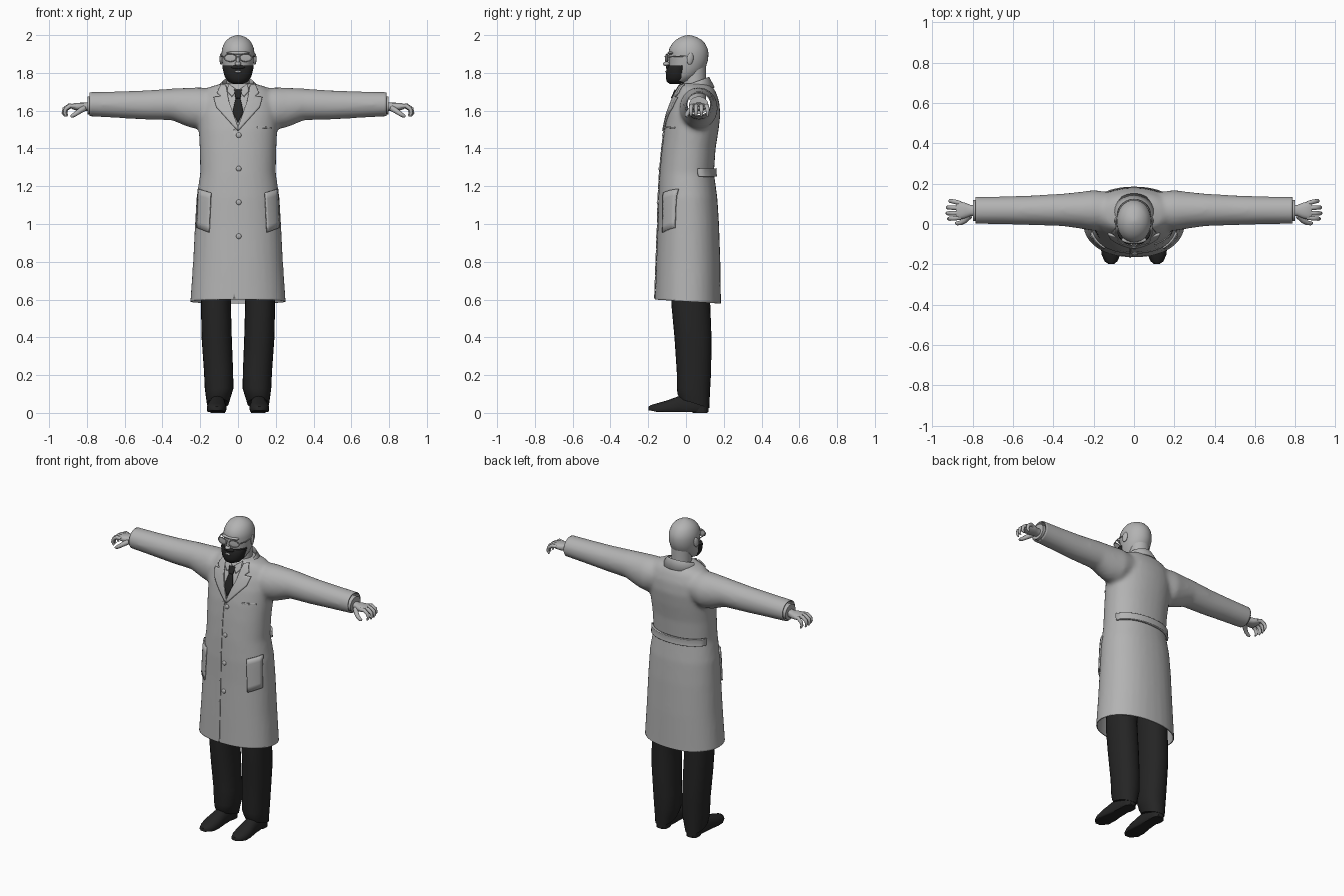
import bpy, bmesh, math
from mathutils import Vector
from mathutils.bvhtree import BVHTree

if "Cube" in bpy.data.objects:
    bpy.data.objects.remove(bpy.data.objects["Cube"])


def material(name, c):
    m = bpy.data.materials.new(name)
    m.diffuse_color = (c, c, c, 1)
    m.use_nodes = True
    m.node_tree.nodes["Principled BSDF"].inputs["Base Color"].default_value = m.diffuse_color
    return m


GREY = material("light grey", 0.45)
BLACK = material("soft black", 0.018)


# ---------- helpers ----------
def ring(c, u, v, n=24, p=2.0):
    """Superellipse around c with half axes u and v."""
    f = lambda a: math.copysign(abs(a) ** (2 / p), a)
    c, u, v = Vector(c), Vector(u), Vector(v)
    return [c + u * f(math.cos(k * math.tau / n)) + v * f(math.sin(k * math.tau / n)) for k in range(n)]


def level(z, rx, yf, yb, cx=0, n=32, p=2.0):
    return ring((cx, (yf + yb) / 2, z), (rx, 0, 0), (0, (yb - yf) / 2, 0), n, p)


def add_loft(bm, rings, closed=True):
    rows = [[bm.verts.new(p) for p in r] for r in rings]
    n = len(rows[0])
    for a, b in zip(rows, rows[1:]):
        for i in range(n if closed else n - 1):
            j = (i + 1) % n
            bm.faces.new((a[i], a[j], b[j], b[i]))
    if closed:
        bm.faces.new(rows[0])
        bm.faces.new(rows[-1])


def finish(name, bm, mat):
    bmesh.ops.recalc_face_normals(bm, faces=bm.faces)
    me = bpy.data.meshes.new(name)
    bm.to_mesh(me)
    bm.free()
    me.materials.append(mat)
    ob = bpy.data.objects.new(name, me)
    bpy.context.collection.objects.link(ob)
    return ob


def loft(name, rings, mat, closed=True):
    bm = bmesh.new()
    add_loft(bm, rings, closed)
    return finish(name, bm, mat)


def tube(name, pts, radii, mat, n=10):
    pts = [Vector(p) for p in pts]
    rings = []
    for i, (p, r) in enumerate(zip(pts, radii)):
        t = (pts[min(i + 1, len(pts) - 1)] - pts[max(i - 1, 0)]).normalized()
        ref = Vector((0, 0, 1)) if abs(t.y) > 0.9 else Vector((0, 1, 0))
        u = t.cross(ref).normalized()
        rings.append(ring(p, u * r, t.cross(u) * r, n))
    return loft(name, rings, mat)


def ball(name, loc, size, mat, rot=(0, 0, 0)):
    bpy.ops.mesh.primitive_uv_sphere_add(segments=20, ring_count=12, radius=1, location=loc, rotation=rot)
    ob = bpy.context.object
    ob.name, ob.scale = name, size
    ob.data.materials.append(mat)
    return ob


# ---------- coat: torso and sleeves fused ----------
bm = bmesh.new()
TORSO = [(0.52, .258, -.167, .187), (0.60, .252, -.165, .185), (0.80, .238, -.158, .182),
         (1.00, .228, -.150, .175), (1.14, .220, -.147, .166), (1.27, .200, -.140, .148),
         (1.40, .203, -.128, .157), (1.50, .208, -.115, .173), (1.58, .212, -.098, .182),
         (1.65, .205, -.074, .176), (1.70, .180, -.050, .158), (1.725, .150, -.038, .142),
         (1.745, .085, -.028, .12)]
add_loft(bm, [level(*r, p=2.2) for r in TORSO])
SLEEVE = [(.10, 1.625, .09, .065, .09), (.20, 1.612, .112, .067, .102), (.26, 1.617, .105, .068, .092),
          (.35, 1.633, .084, .070, .081), (.50, 1.630, .077, .068, .074), (.65, 1.632, .070, .068, .069),
          (.83, 1.635, .063, .068, .067)]
for s in (-1, 1):
    add_loft(bm, [ring((s * x, y, z), (0, ry, 0), (0, 0, rz)) for x, z, rz, y, ry in SLEEVE])
raw = finish("coat_base", bm, GREY)
mod = raw.modifiers.new("fuse", 'REMESH')
mod.mode, mod.voxel_size = 'VOXEL', 0.012
mod = raw.modifiers.new("soften", 'SMOOTH')
mod.factor, mod.iterations = 0.5, 8
bpy.context.view_layer.update()
me = bpy.data.meshes.new_from_object(raw.evaluated_get(bpy.context.evaluated_depsgraph_get()))
bpy.data.objects.remove(raw)
bm = bmesh.new()
bm.from_mesh(me)
# open the hem and the sleeve ends
for co, no in (((0, 0, .59), (0, -.06, -1)), ((.785, 0, 0), (1, 0, 0)), ((-.785, 0, 0), (-1, 0, 0))):
    if no[2]:
        no = (0, -.06, -1)
    bmesh.ops.bisect_plane(bm, geom=bm.verts[:] + bm.edges[:] + bm.faces[:], plane_co=co,
                           plane_no=no, clear_outer=True)
bmesh.ops.recalc_face_normals(bm, faces=bm.faces)
if sum(f.normal.y * f.calc_center_median().y for f in bm.faces) < 0:
    bmesh.ops.reverse_faces(bm, faces=bm.faces)
bvh = BVHTree.FromBMesh(bm)
me.materials.clear()
coat = finish("coat", bm, GREY)
mod = coat.modifiers.new("cloth", 'SOLIDIFY')
mod.thickness, mod.offset = 0.006, -1


def patch(name, outline, thick, mat, side=-1, cuts=5):
    """Flat outline (x, z) laid onto the coat from the front (-1) or back (1)."""
    bm = bmesh.new()
    bm.faces.new([bm.verts.new((x, side, z)) for x, z in outline])
    bmesh.ops.triangulate(bm, faces=bm.faces[:])
    bmesh.ops.subdivide_edges(bm, edges=bm.edges[:], cuts=cuts, use_grid_fill=True)
    for v in bm.verts:
        hit, no, _, _ = bvh.ray_cast(v.co, Vector((0, -side, 0)))
        v.co = hit + no * 0.001 if hit else Vector((v.co.x, -.03, v.co.z))
    ob = finish(name, bm, mat)
    if sum(p.normal.y for p in ob.data.polygons) * side < 0:
        ob.data.flip_normals()
    m = ob.modifiers.new("thickness", 'SOLIDIFY')
    m.thickness, m.offset = thick, 1
    return ob


# ---------- coat details ----------
for s, side in ((-1, "left"), (1, "right")):
    flip = lambda pts: [(s * x, z) for x, z in pts]
    patch("lapel_" + side, flip([(.088, 1.735), (.108, 1.69), (.088, 1.672), (.126, 1.668), (.112, 1.615),
                                 (.0, 1.49), (.0, 1.515), (.048, 1.65), (.062, 1.73)]), .010, GREY)
    patch("shirt_collar_" + side, flip([(.004, 1.705), (.05, 1.74), (.056, 1.70), (.032, 1.672)]), .008, GREY)
    patch("hip_pocket_" + side, flip([(.14, 1.165), (.205, 1.185), (.212, .98), (.15, .955)]), .009, GREY)
patch("front_edge", [(-.023, 1.50), (-.016, 1.50), (-.016, .605), (-.023, .605)], .004, GREY, cuts=30)
patch("breast_pocket", [(.10, 1.516), (.172, 1.513), (.172, 1.505), (.10, 1.508)], .005, GREY)
patch("back_belt", [(-.188, 1.295), (.188, 1.295), (.188, 1.25), (-.188, 1.25)], .013, GREY, side=1, cuts=16)
patch("tie_blade", [(-.011, 1.67), (.011, 1.67), (.029, 1.59), (0, 1.535), (-.029, 1.59)], .007, BLACK)
patch("tie_knot", [(-.020, 1.705), (.020, 1.705), (.013, 1.662), (-.013, 1.662)], .013, BLACK)
for i, z in enumerate((1.47, 1.293, 1.115, .935)):
    hit = bvh.ray_cast(Vector((.004, -1, z)), Vector((0, 1, 0)))[0]
    ball("button_%d" % i, hit, (.014, .008, .014), GREY)

# turned-down coat collar around the neck
rows = [[], [], []]
for k in range(33):
    a = math.radians(-132 + k * 264 / 32)
    for row, r, z in zip(rows, (.078, .084, .112), (1.72, 1.748 + .028 * math.cos(a), 1.722)):
        row.append((r * math.sin(a), .046 + r * .92 * math.cos(a), z))
collar = loft("coat_collar", rows, GREY, closed=False)
mod = collar.modifiers.new("cloth", 'SOLIDIFY')
mod.thickness, mod.offset = .006, 0

# ---------- head ----------
HEAD = [(1.745, .03, -.075, -.02), (1.76, .055, -.085, .03), (1.79, .070, -.088, .075),
        (1.83, .080, -.088, .105), (1.87, .086, -.088, .117), (1.905, .087, -.092, .119),
        (1.93, .084, -.088, .114), (1.955, .074, -.073, .101), (1.975, .060, -.053, .083),
        (1.99, .038, -.027, .055), (1.998, .016, -.003, .03), (2.0, .004, .01, .018)]
loft("head", [level(*r) for r in HEAD], GREY)
loft("neck", [level(1.66, .064, -.03, .105), level(1.74, .06, -.015, .105), level(1.84, .06, -.01, .105)], GREY)
BEARD = [(1.742, .028, -.086, -.02), (1.752, .050, -.101, 0), (1.775, .068, -.107, .012),
         (1.80, .076, -.106, .016), (1.825, .082, -.102, .018), (1.838, .083, -.094, .018)]
loft("beard", [level(*r) for r in BEARD], BLACK)
ball("moustache", (0, -.093, 1.83), (.036, .014, .012), BLACK)
ball("lip", (0, -.104, 1.806), (.018, .006, .006), GREY)
ball("nose_bridge", (0, -.094, 1.868), (.011, .016, .03), GREY, (-.25, 0, 0))
ball("nose_tip", (0, -.104, 1.848), (.017, .018, .012), GREY)
ball("brow", (0, -.078, 1.905), (.062, .02, .010), GREY)
for s, side in ((-1, "left"), (1, "right")):
    ball("ear_" + side, (s * .088, .022, 1.875), (.009, .018, .032), GREY, (-.15, 0, s * .3))
    bpy.ops.mesh.primitive_torus_add(location=(s * .041, -.101, 1.88), rotation=(math.pi / 2, 0, s * .2),
                                     major_radius=.033, minor_radius=.003, major_segments=28, minor_segments=8)
    rim = bpy.context.object
    rim.name, rim.scale = "glasses_rim_" + side, (1, .62, 1)
    rim.data.materials.append(GREY)
    ball("glasses_lens_" + side, (s * .041, -.100, 1.88), (.033, .002, .020), GREY, (0, 0, s * .2))
    tube("glasses_arm_" + side, [(s * .074, -.095, 1.885), (s * .088, -.05, 1.887), (s * .091, .02, 1.89)],
         (.003, .003, .003), GREY, 8)
tube("glasses_bridge", [(-.01, -.106, 1.884), (0, -.111, 1.887), (.01, -.106, 1.884)], (.003,) * 3, GREY, 8)

# ---------- hands, legs and shoes ----------
LEG = [(.95, .100, .095, .030, .108, 0), (.58, .117, .079, .025, .103, 0), (.40, .113, .080, .037, .098, 0),
       (.22, .103, .077, .042, .091, 0), (.13, .100, .076, .040, .088, 0), (.085, .104, .066, .040, .085, -.015),
       (.05, .107, .058, .045, .078, -.025)]
SHOE = [(.118, .108, .018, .06), (.10, .108, .036, .09), (.03, .108, .041, .10), (-.04, .110, .045, .088),
        (-.10, .113, .052, .066), (-.15, .114, .047, .052), (-.185, .114, .032, .042), (-.198, .113, .014, .034)]
for s, side in ((-1, "left"), (1, "right")):
    P = lambda x, y, z: (s * x, y, z)
    loft("shirt_cuff_" + side, [ring(P(x, .067, 1.628), (0, .052, 0), (0, 0, .047)) for x in (.74, .797)], GREY)
    PALM = [(.78, .027, .024, 1.622), (.81, .027, .022, 1.620), (.835, .038, .022, 1.620),
            (.865, .045, .019, 1.622), (.882, .040, .012, 1.622)]
    loft("palm_" + side, [ring(P(x, .067, z), (0, ry, 0), (0, 0, rz), 20, 2.4) for x, ry, rz, z in PALM], GREY)
    for i, (y, dy, dx) in enumerate(((.032, -.006, -.004), (.055, -.002, .003), (.079, .003, .002), (.102, .012, -.010))):
        tube("finger_%d_%s" % (i, side),
             [P(.86, y, 1.623), P(.893 + dx, y + dy * .6, 1.626), P(.917 + dx, y + dy, 1.609),
              P(.922 + dx, y + dy, 1.588), P(.913 + dx, y + dy, 1.570)],
             (.012, .0115, .0105, .009, .005), GREY)
    tube("thumb_" + side, [P(.815, .042, 1.612), P(.838, .018, 1.598), P(.858, .006, 1.584),
                           P(.876, .003, 1.573), P(.886, .006, 1.569)], (.016, .014, .012, .010, .005), GREY)
    loft("trouser_leg_" + side, [ring(P(cx, y, z), (rx, 0, 0), (0, ry, t), 24, 2.2)
                                 for z, cx, rx, y, ry, t in LEG], BLACK)
    rings = []
    for y, cx, rx, top in SHOE:
        low = .012 if y < -.16 else .004
        rings.append([Vector((p.x, p.y, max(p.z, low))) for p in
                      ring(P(cx, y, top * .35), (rx, 0, 0), (0, 0, top * .65), 20, 2.3)])
    loft("shoe_" + side, rings, BLACK)
    loft("shoe_heel_" + side, [level(z, .038, .035, .115, s * .108, 20, 3) for z in (0, .03)], BLACK)

# ---------- smooth shading ----------
bpy.ops.object.select_all(action='SELECT')
bpy.context.view_layer.objects.active = coat
bpy.ops.object.shade_smooth_by_angle(angle=math.radians(45))
